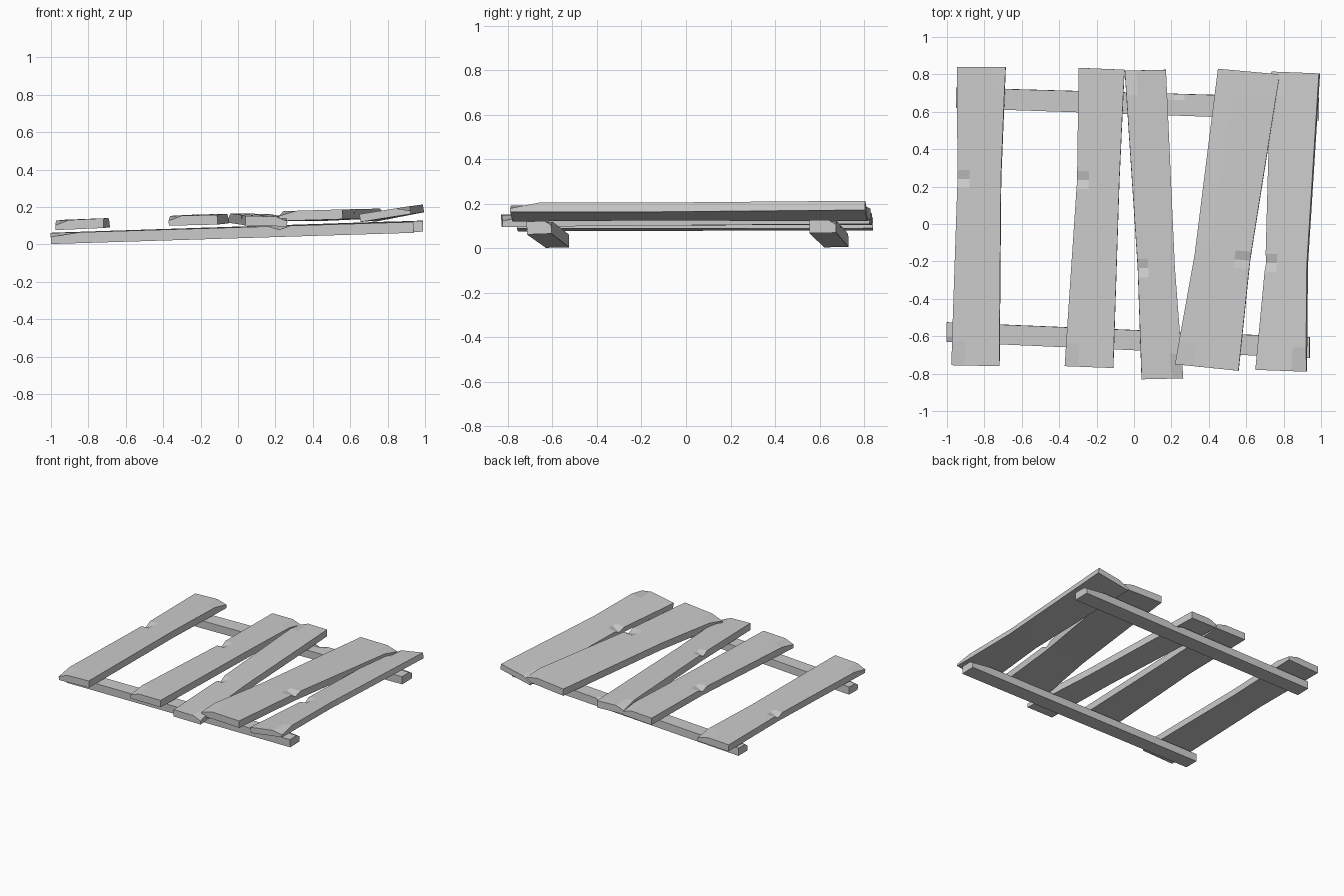
import bpy, bmesh
from mathutils import Vector

if "Cube" in bpy.data.objects:
    bpy.data.objects.remove(bpy.data.objects["Cube"])


def board(name, fl, fr, bl, br, t, chips, notch, mid=(0, 0), drop=0.025):
    """Rough-hewn board between four underside corners.
    chips: worn top corners; notch: (position along board, side); mid: edge offsets there."""
    fl, fr, bl, br = map(Vector, (fl, fr, bl, br))
    pos, side = notch
    across = (fr - fl).normalized()
    up = across.cross((bl - fl).normalized()).normalized()
    bm = bmesh.new()
    rings = []
    for s in (0, 0.08, pos - 0.03, pos, pos + 0.03, 0.92, 1):
        w = s / pos if s < pos else (1 - s) / (1 - pos)
        left = fl.lerp(bl, s) + across * mid[0] * w
        right = fr.lerp(br, s) + across * mid[1] * w
        cut = {"L": 0.0, "R": 0.0}
        if s == 0 and chips[0] in cut:
            cut[chips[0]] = drop
        if s == 1 and chips[1] in cut:
            cut[chips[1]] = drop
        if s == pos:
            cut[side] = drop
        pts = [left, right,
               right + up * (t - cut["R"]),
               left.lerp(right, 0.72) + up * t,
               left.lerp(right, 0.28) + up * t,
               left + up * (t - cut["L"])]
        rings.append([bm.verts.new(p) for p in pts])
    for a, b in zip(rings, rings[1:]):
        for i in range(6):
            j = (i + 1) % 6
            bm.faces.new((a[i], a[j], b[j], b[i]))
    bm.faces.new(rings[0])
    bm.faces.new(rings[-1])
    bmesh.ops.recalc_face_normals(bm, faces=bm.faces[:])
    me = bpy.data.meshes.new(name)
    bm.to_mesh(me)
    bm.free()
    ob = bpy.data.objects.new(name, me)
    bpy.context.scene.collection.objects.link(ob)


# Slats, left to right
board("slat_1", (-.975, -.755, .076), (-.718, -.76, .088), (-.945, .84, .08), (-.685, .84, .09),
      .051, "LR", (.625, "L"), (.015, -.012))
board("slat_2", (-.37, -.76, .1), (-.11, -.77, .106), (-.295, .835, .105), (-.05, .825, .112),
      .052, "LR", (.625, "L"), (.02, -.005))
board("slat_3", (.04, -.83, .1), (.263, -.825, .096), (-.05, .82, .115), (.17, .825, .11),
      .052, "RL", (.36, "L"), (.012, -.012))
board("slat_4", (.22, -.75, .125), (.56, -.785, .135), (.45, .83, .125), (.78, .8, .14),
      .052, "LR", (.37, "R"), (.02, -.02))
board("slat_5", (.655, -.78, .12), (.925, -.79, .163), (.737, .815, .122), (.995, .805, .172),
      .042, "RL", (.36, "L"), (.025, -.02))

# Cross beams, resting on the ground at the left and rising to the right
board("front_beam", (-1, -.525, .004), (-1, -.63, .002), (.94, -.605, .066), (.94, -.715, .062),
      .058, "RL", (.63, "R"), drop=.02)
board("back_beam", (-.95, .73, .006), (-.95, .62, .004), (.99, .675, .07), (.99, .555, .068),
      .058, "RL", (.6, "L"), drop=.02)

# The beams run along x, so their winding flips: sit them the right way up
for name in ("front_beam", "back_beam"):
    zs = [v.co.z for v in bpy.data.objects[name].data.vertices]
    bpy.data.objects[name].location.z = -min(zs) if min(zs) < 0 else 0
